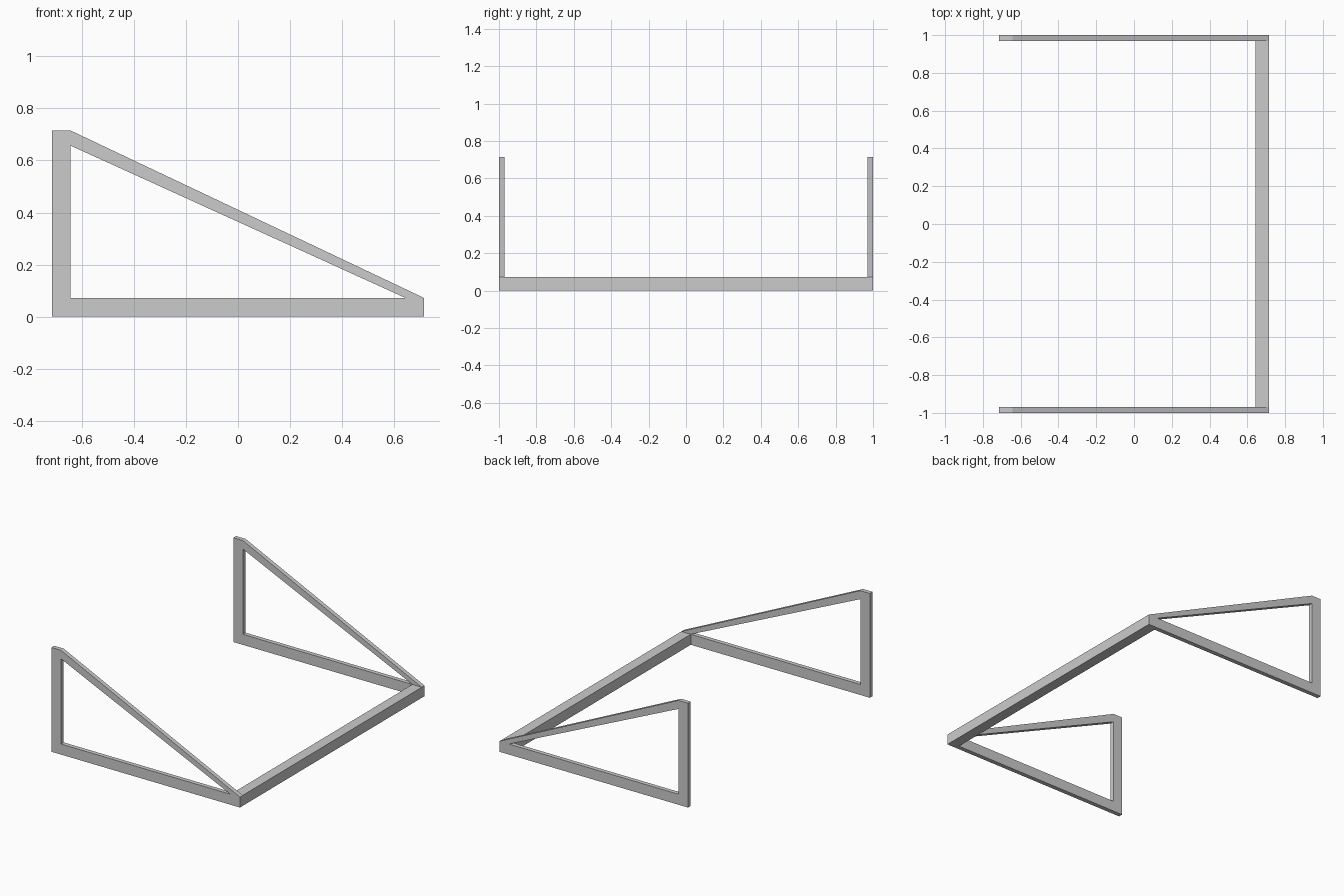
import bpy, bmesh

if "Cube" in bpy.data.objects:
    bpy.data.objects.remove(bpy.data.objects["Cube"])

X, H, W, T = 0.715, 0.715, 0.072, 0.03   # half length, height, bar width, frame thickness


def add_object(name, bm):
    bmesh.ops.recalc_face_normals(bm, faces=bm.faces)
    mesh = bpy.data.meshes.new(name)
    bm.to_mesh(mesh)
    bm.free()
    obj = bpy.data.objects.new(name, mesh)
    bpy.context.collection.objects.link(obj)
    return obj


# Triangular side frame: outer outline (0-4) and inner opening (5-7) in x, z
points = [(-X, 0), (X, 0), (X, W), (-X + W, H), (-X, H),
          (-X + W, W), (X - W, W), (-X + W, H - 0.058)]
members = [(0, 1, 2, 6, 5),   # bottom rail
           (2, 3, 7, 6),      # sloping brace
           (4, 0, 5, 7, 3)]   # upright post


def side_frame(name, y):
    bm = bmesh.new()
    verts = [bm.verts.new((x, y, z)) for x, z in points]
    faces = [bm.faces.new([verts[i] for i in m]) for m in members]
    result = bmesh.ops.extrude_face_region(bm, geom=faces, use_keep_orig=True)
    moved = [g for g in result["geom"] if isinstance(g, bmesh.types.BMVert)]
    bmesh.ops.translate(bm, verts=moved, vec=(0, T, 0))
    return add_object(name, bm)


side_frame("front_side_frame", -1)
side_frame("back_side_frame", 1 - T)

# Cross bar joining the low ends of the two frames
bm = bmesh.new()
bmesh.ops.create_cube(bm, size=1)
bmesh.ops.scale(bm, verts=bm.verts, vec=(W, 2 - 2 * T, W))
bmesh.ops.translate(bm, verts=bm.verts, vec=(X - W / 2, 0, W / 2))
add_object("cross_bar", bm)
